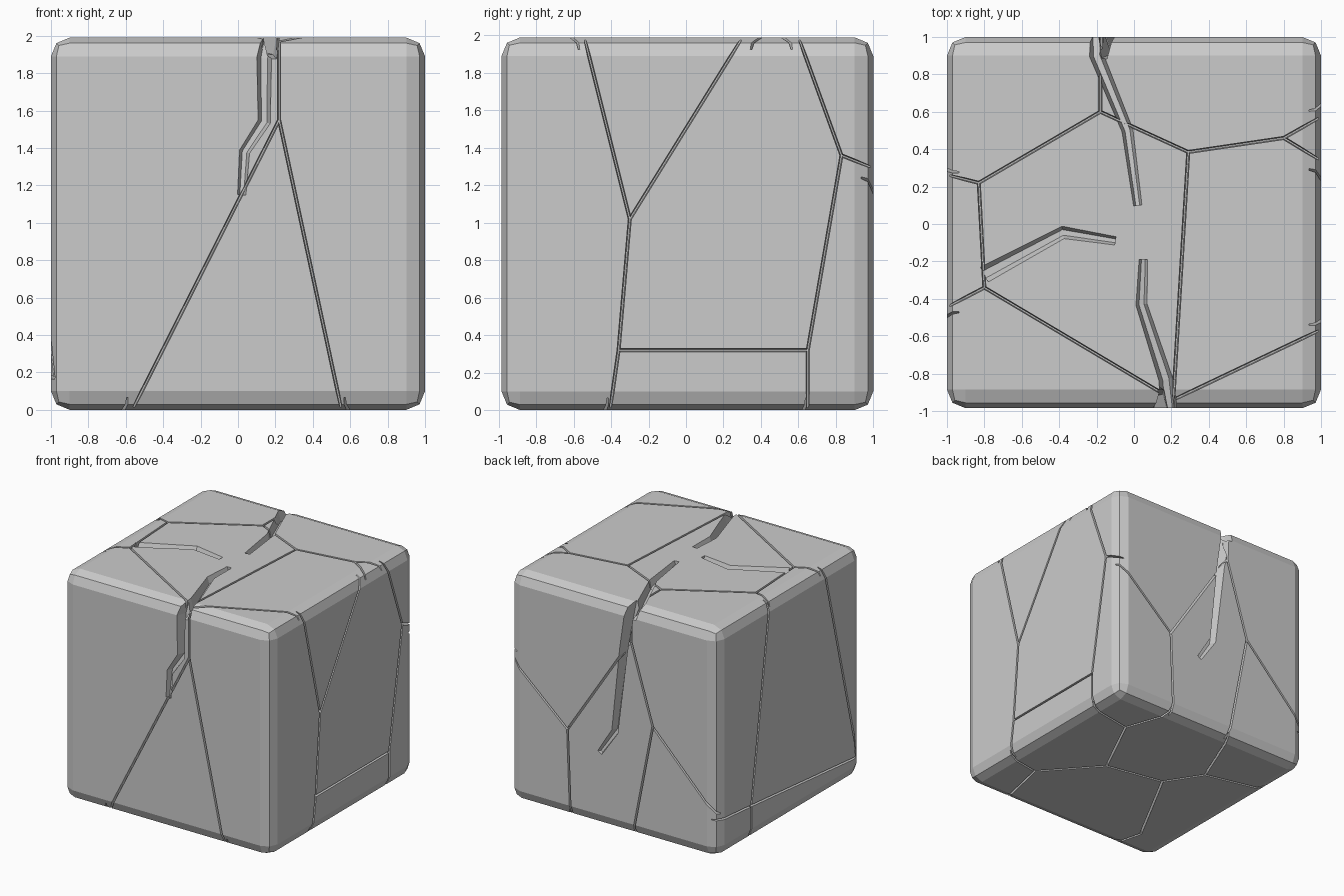
import bpy, bmesh
from mathutils import Vector

if "Cube" in bpy.data.objects:
    bpy.data.objects.remove(bpy.data.objects["Cube"])

Y0, Y1, TOP = -0.985, 1.0, 1.99

# Sides: normal axis, plane position, outward sign (K is the back)
SIDES = {"F": (1, Y0, -1), "K": (1, Y1, 1), "R": (0, 1, 1),
         "L": (0, -1, -1), "T": (2, TOP, 1), "B": (2, 0, -1)}

# Seam junctions inside each side; the first letter is the side
JOINTS = {
    "Fa": (.22, 1.55),
    "Ra": (-.3, 1.02), "Rb": (-.36, .32), "Rc": (.65, .32), "Rd": (.83, 1.36),
    "Ka": (.44, .76), "Kb": (-.17, 1.69), "Kc": (-.38, 1.0),
    "La": (.53, .3), "Lb": (-.93, .17),
    "Ta": (-.83, .22), "Tb": (-.18, .6), "Tc": (.29, .385),
    "Td": (.8, .46), "Te": (-.8, -.34), "Tf": (.21, -.94),
    "Ba": (.57, .57), "Bb": (.28, -.02), "Bc": (-.24, .08),
    "Bd": (-.66, -.7), "Be": (.68, -.47), "Bf": (-.44, .39),
}
# Where seams cross from one side to the next: position along that edge
CROSSINGS = {
    "FTa": .22, "FBa": .56, "FBb": -.58,
    "RTa": -.55, "RTb": .32, "RTc": .59, "RBa": -.41, "RBb": .65, "RKa": 1.28,
    "KTa": -.18, "KBa": .41, "KBb": -.18, "KLa": .34,
    "LTa": .27, "LTb": -.46, "LBa": .53,
}
# Seams: every chain is followed junction by junction
CHAINS = """FTa-Fa-FBa Fa-FBb
RTa-Ra-Rb-RBa RTb-Ra Rb-Rc RTc-Rd-Rc-RBb Rd-RKa
RKa-Ka-Kb-KTa Ka-KBa Kb-Kc-KBb Kc-KLa
LTa-La-LBa KLa-La La-Lb LTb-Lb
LTa-Ta-Tb-Tc-Td-RTc Tb-KTa Td-RKt Tc-Tf-RTa Tf-FTa Ta-Te-LTb Te-Tf
RBb-Ba-Bb-Bc-Bd-FBb Ba-KBa Bb-Be-RBa Be-FBa Bc-Bf-KBb Bf-LBa""".replace("RKt", "RTb")

# Open cracks: side, mouth depth, centre line from mouth to tip
CRACKS = [
    ("F", .12, [(.17, 2.03), (.14, 1.88), (.14, 1.54), (.035, 1.38), (.02, 1.15)]),
    ("T", .12, [(.19, -1.03), (.17, -.83), (.04, -.43), (.05, -.19)]),
    ("T", .12, [(-.2, 1.05), (-.2, .9), (-.035, .5), (.02, .1)]),
    ("T", .07, [(-.8, -.27), (-.38, -.045), (-.1, -.09)]),
    ("K", .12, [(-.17, 2.03), (-.1, 1.6), (-.015, .86), (.13, .64)]),
]


def point_on(key, side):
    """2D position of a junction or edge crossing as seen on one side."""
    if key in JOINTS:
        return Vector(JOINTS[key])
    p = [CROSSINGS[key]] * 3
    for s in key[:2]:
        axis, plane, sign = SIDES[s]
        p[axis] = plane + sign * 0.03      # run past the rounded edge
    del p[SIDES[side][0]]
    return Vector(p)


def groove(bm, side, path, widths, depths, floor=0.45):
    """Sweep a tapered trench along a path, from mouth to tip sizes."""
    axis, plane, sign = SIDES[side]
    pts = [Vector(p) for p in path]
    last = len(pts) - 1
    rings = []
    for i, p in enumerate(pts):
        f = i / last
        w = widths[0] + (widths[1] - widths[0]) * f
        d = depths[0] + (depths[1] - depths[0]) * f
        t = Vector((0, 0))
        if i > 0:
            t += (p - pts[i - 1]).normalized()
        if i < last:
            t += (pts[i + 1] - p).normalized()
        t.normalize()
        n = Vector((-t.y, t.x)) * w / 2
        ring = []
        for s, h in ((-1, -.05), (1, -.05), (1, 0), (floor, d), (-floor, d), (-1, 0)):
            co = list(p + n * s)
            co.insert(axis, plane - sign * h)
            ring.append(bm.verts.new(co))
        rings.append(ring)
    faces = [bm.faces.new(rings[0]), bm.faces.new(rings[-1])]
    for a, b in zip(rings, rings[1:]):
        for k in range(6):
            m = (k + 1) % 6
            faces.append(bm.faces.new((a[k], a[m], b[m], b[k])))
    bmesh.ops.recalc_face_normals(bm, faces=faces)


def new_object(name, bm):
    mesh = bpy.data.meshes.new(name)
    bm.to_mesh(mesh)
    bm.free()
    ob = bpy.data.objects.new(name, mesh)
    bpy.context.collection.objects.link(ob)
    return ob


# Bevelled block
bm = bmesh.new()
bmesh.ops.create_cube(bm, size=1)
bmesh.ops.scale(bm, vec=(2, Y1 - Y0, TOP), verts=bm.verts)
bmesh.ops.translate(bm, vec=(0, (Y0 + Y1) / 2, TOP / 2), verts=bm.verts)
bmesh.ops.bevel(bm, geom=bm.edges[:], offset=0.1, segments=2,
                profile=0.5, affect='EDGES')
block = new_object("cracked_block", bm)

# Hairline seams: each link lies on the side of its inner junction
seam_bm = bmesh.new()
for chain in CHAINS.split():
    keys = chain.split("-")
    for a, b in zip(keys, keys[1:]):
        side = (a if a in JOINTS else b)[0]
        groove(seam_bm, side, [point_on(a, side), point_on(b, side)],
               (.017, .017), (.065, .065))

# Open cracks
crack_bm = bmesh.new()
for side, depth, path in CRACKS:
    groove(crack_bm, side, path, (.09, .045), (depth, .03))

# Carve both into the block
for name, cut_bm in (("crack_cutter", crack_bm), ("seam_cutter", seam_bm)):
    cutter = new_object(name, cut_bm)
    cutter.hide_render = True
    cutter.hide_set(True)
    mod = block.modifiers.new(name, 'BOOLEAN')
    mod.operation = 'DIFFERENCE'
    mod.solver = 'EXACT'
    mod.use_self = True
    mod.object = cutter
